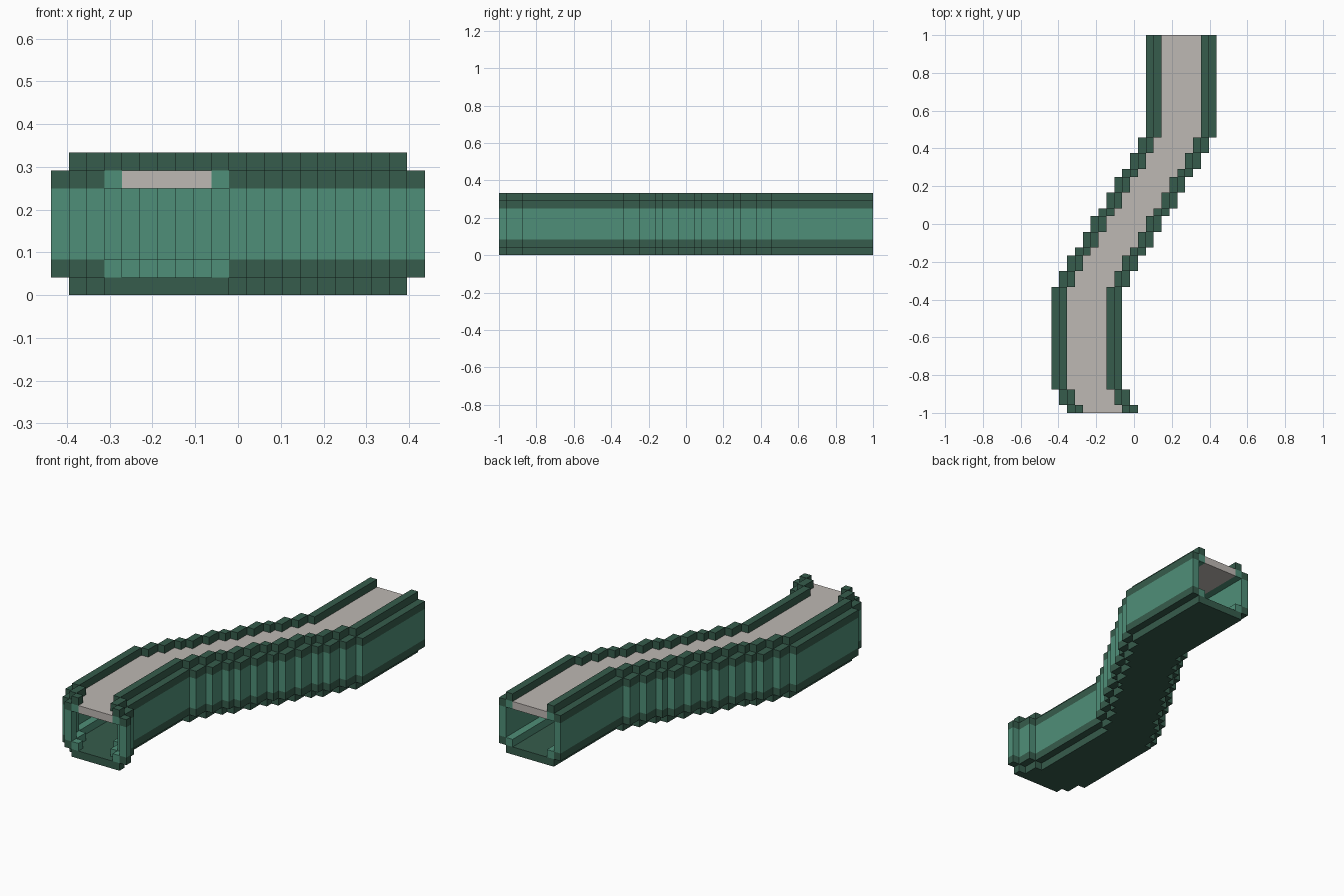
import bpy
import bmesh
from mathutils import Matrix, Vector

old = bpy.data.objects.get("Cube")
if old:
    bpy.data.objects.remove(old, do_unlink=True)

UNIT = 2 / 48          # size of one block
X0, Y0 = -10.5, -24    # grid origin in blocks
WIDTH = 9              # channel width in blocks


def srgb(r, g, b):
    return tuple(((c / 255 + 0.055) / 1.055) ** 2.4 for c in (r, g, b)) + (1.0,)


def material(name, colour):
    mat = bpy.data.materials.new(name)
    mat.use_nodes = True
    mat.diffuse_color = colour
    bsdf = next(n for n in mat.node_tree.nodes if n.type == "BSDF_PRINCIPLED")
    bsdf.inputs["Base Color"].default_value = colour
    return mat


dark = material("dark green", srgb(54, 92, 76))
light = material("light green", srgb(79, 143, 120))
grey = material("warm grey", srgb(190, 184, 179))

# Winding path: (sideways offset, length) of each straight run, front to back
ends = [(2, 1), (1, 2), (0, 13)]
bend = [(i, 1 if i % 3 == 0 else 2) for i in range(1, 12)]
runs = ends + bend + [(12, 13)]


def add_box(bm, lo, hi):
    lo, hi = Vector(lo) * UNIT, Vector(hi) * UNIT
    place = Matrix.Translation((lo + hi) / 2) @ Matrix.Diagonal((*(hi - lo), 1))
    bmesh.ops.create_cube(bm, size=1, matrix=place)


def sweep(name, mat, col0, col1, row0, row1, mirrored=True):
    """Carry a rectangle of the cross-section along the whole path."""
    spans = [(col0, col1)]
    if mirrored:
        spans.append((WIDTH - col1, WIDTH - col0))
    bm = bmesh.new()
    y = Y0
    for offset, length in runs:
        for a, b in spans:
            add_box(bm, (X0 + offset + a, y, row0),
                    (X0 + offset + b, y + length, row1))
        y += length
    mesh = bpy.data.meshes.new(name)
    bm.to_mesh(mesh)
    bm.free()
    mesh.materials.append(mat)
    bpy.context.collection.objects.link(bpy.data.objects.new(name, mesh))


# Cross-section parts, bottom to top
sweep("base_plate", dark, 1, 8, 0, 1, mirrored=False)
sweep("lower_side_bands", dark, 0, 1, 1, 2)
sweep("lower_inner_corners", light, 1, 2, 1, 2)
sweep("side_walls", light, 0, 1, 2, 6)
sweep("upper_side_bands", dark, 0, 1, 6, 7)
sweep("upper_inner_corners", light, 1, 2, 6, 7)
sweep("deck", grey, 2, 7, 6, 7, mirrored=False)
sweep("top_rails", dark, 1, 2, 7, 8)
